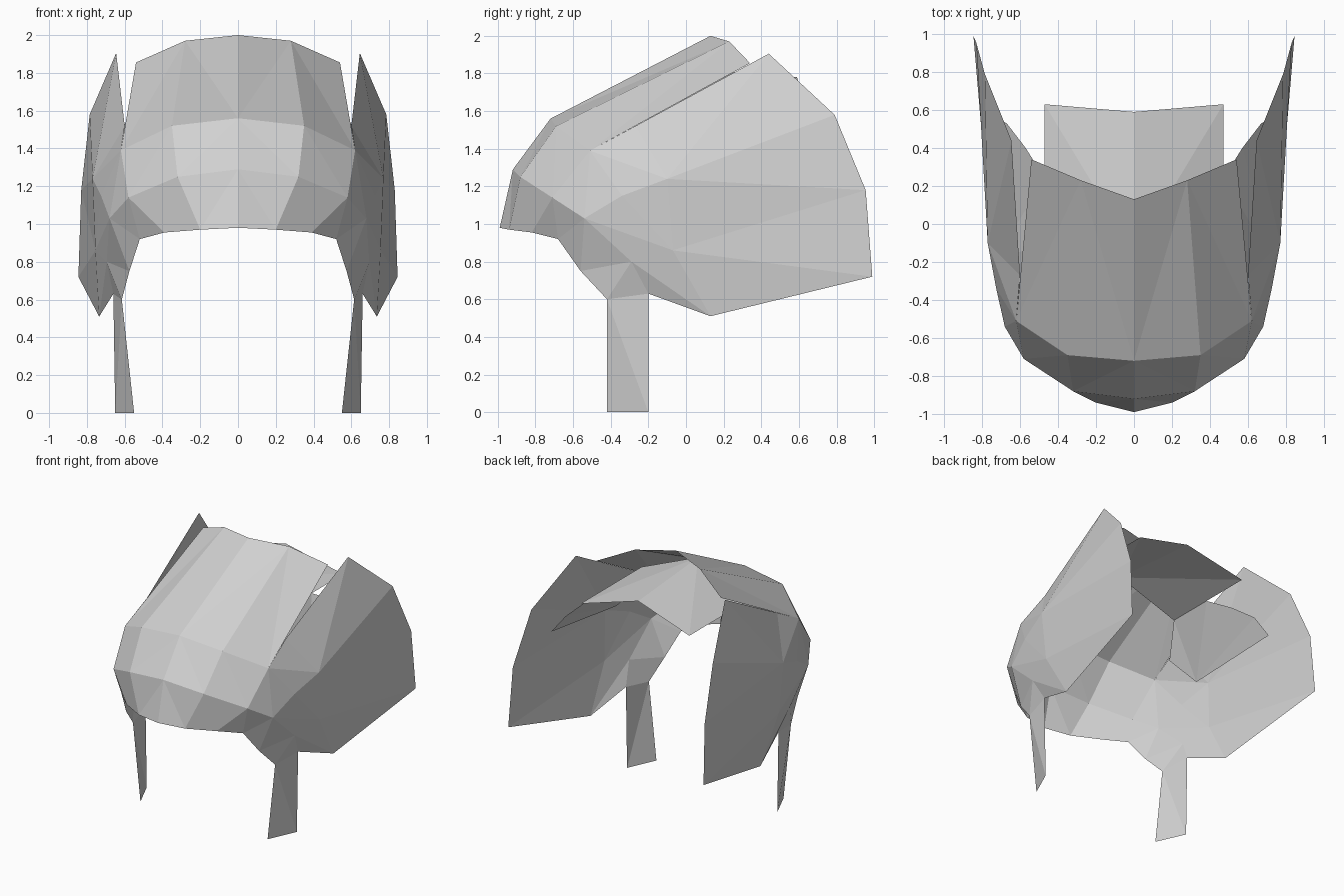
import bpy

if "Cube" in bpy.data.objects:
    bpy.data.objects.remove(bpy.data.objects["Cube"])

grey = bpy.data.materials.new("plain grey")
grey.diffuse_color = (0.64, 0.64, 0.64, 1)
grey.use_nodes = True
grey.node_tree.nodes["Principled BSDF"].inputs["Base Color"].default_value = grey.diffuse_color


def sheet(name, points, faces):
    """Thin flat-shaded sheet modelled on the +x half and mirrored."""
    keys = list(points)
    mesh = bpy.data.meshes.new(name)
    mesh.from_pydata(list(points.values()), [],
                     [[keys.index(k) for k in f] for f in faces.split()])
    mesh.materials.append(grey)
    obj = bpy.data.objects.new(name, mesh)
    bpy.context.collection.objects.link(obj)
    mirror = obj.modifiers.new("mirror", 'MIRROR')
    mirror.use_clip = True
    mirror.merge_threshold = 0.001
    return obj


# Crown: front rim, brow row, forehead row and rear edge
sheet("crown", {
    "a": (0, -.99, .98), "b": (.2, -.94, .97), "c": (.39, -.82, .955), "d": (.52, -.68, .92),
    "e": (0, -.92, 1.29), "f": (.32, -.88, 1.25), "g": (.58, -.71, 1.14),
    "h": (0, -.72, 1.56), "i": (.35, -.69, 1.52), "j": (.62, -.51, 1.39),
    "k": (0, .13, 2), "l": (.28, .23, 1.97), "m": (.54, .34, 1.855),
}, "abe bfe bcf cgf cdg efh fih fgi gji hil hlk ijl jml")

# Side panels, each with its narrow hanging strap
sheet("side_panel", {
    "A": (.52, -.68, .92), "B": (.58, -.71, 1.14), "C": (.62, -.51, 1.39),
    "D": (.6, -.27, 1.52), "E": (.645, .44, 1.905), "F": (.785, .79, 1.58),
    "G": (.83, .955, 1.18), "H": (.845, .99, .72), "I": (.735, .13, .51),
    "J": (.66, -.2, .63), "K": (.615, -.42, .6), "L": (.575, -.56, .75),
    "M": (.68, -.54, 1.03), "N": (.725, -.34, 1.15), "O": (.77, -.1, 1.24),
    "P": (.755, -.07, .86), "Q": (.695, -.29, .8),
    "S": (.65, -.2, 0), "T": (.55, -.42, 0),
}, "ABM BMC CMN CNO CDO DEO EOF FOG OPG GPH PIH PQI MQP MPN NPO AML LMQ LQK KQJ QIJ KJS KST")

# Inner sheet: shallow ridge running level under the crown
sheet("inner_sheet", {
    "a": (0, -.15, 1.84), "b": (.47, -.12, 1.65),
    "c": (.47, .63, 1.65), "d": (0, .59, 1.78),
}, "acb adc")

# Inner wings hanging from the sheet, just inside the side panels
sheet("inner_wing", {
    "a": (.47, -.12, 1.65), "b": (.47, .24, 1.65), "c": (.57, .4, 1.56),
    "d": (.67, .53, 1.46), "e": (.765, .574, 1.33), "f": (.72, -.17, 1.26),
    "g": (.58, -.3, 1.44),
}, "abf bcf cdf def afg")
